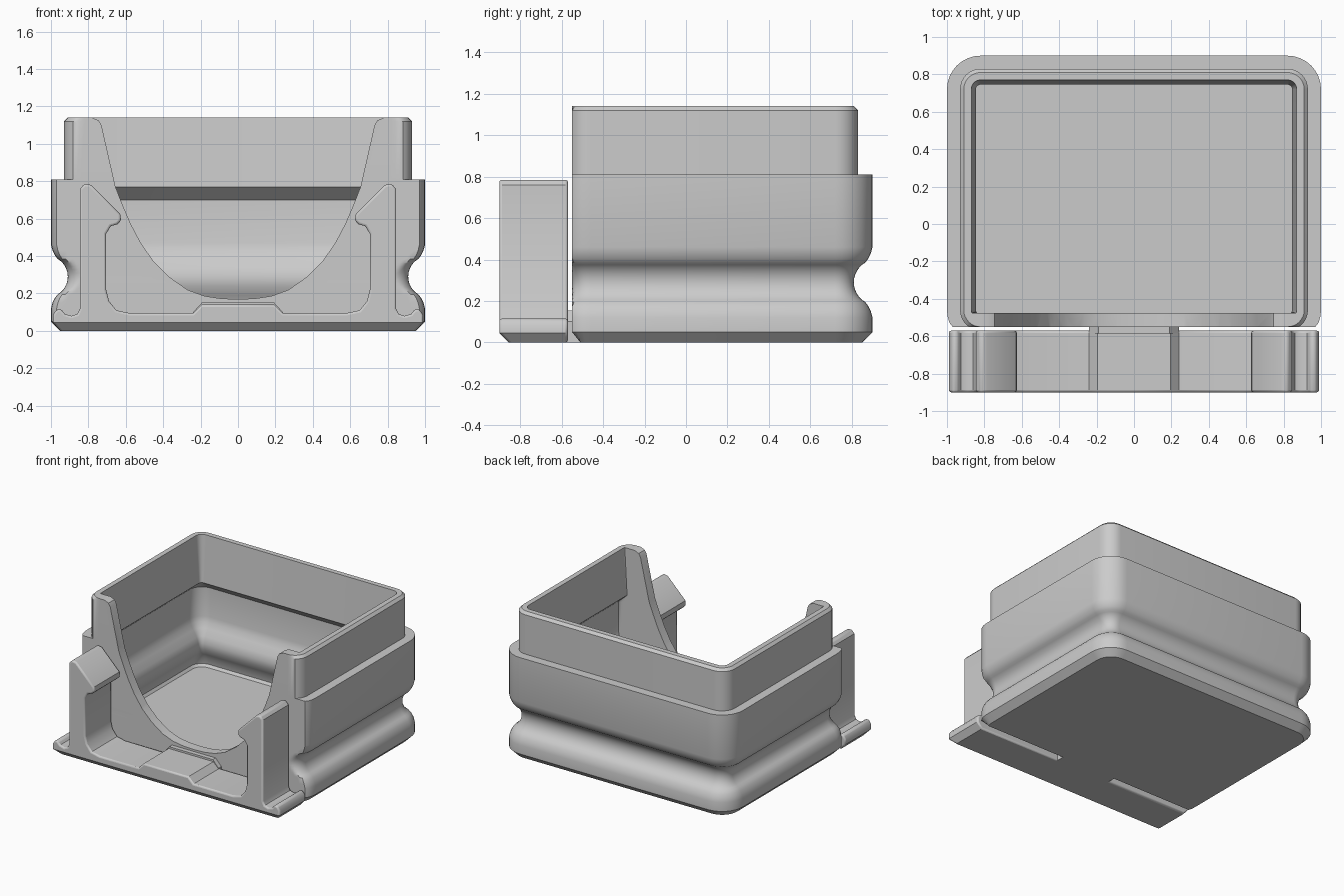
import bpy, bmesh, math
from mathutils import Vector

cube = bpy.data.objects.get("Cube")
if cube:
    bpy.data.objects.remove(cube, do_unlink=True)

grey = bpy.data.materials.new("plain grey")
grey.use_nodes = True
color = (0.6, 0.6, 0.6, 1)
grey.diffuse_color = color
grey.node_tree.nodes["Principled BSDF"].inputs["Base Color"].default_value = color

FRONT, BACK, CORNER = -0.64, 0.9, 0.18


def finish(bm, name, visible=True):
    bmesh.ops.recalc_face_normals(bm, faces=bm.faces)
    mesh = bpy.data.meshes.new(name)
    bm.to_mesh(mesh)
    bm.free()
    mesh.materials.append(grey)
    obj = bpy.data.objects.new(name, mesh)
    bpy.context.collection.objects.link(obj)
    obj.hide_render = not visible
    return obj


def smooth(obj, angle=30):
    bpy.ops.object.select_all(action="DESELECT")
    obj.select_set(True)
    bpy.context.view_layer.objects.active = obj
    bpy.ops.object.shade_smooth_by_angle(angle=math.radians(angle))


def apply_modifiers(obj):
    bpy.context.view_layer.update()
    graph = bpy.context.evaluated_depsgraph_get()
    mesh = bpy.data.meshes.new_from_object(obj.evaluated_get(graph))
    obj.modifiers.clear()
    obj.data = mesh


def ring(bm, z, inset, flat_front, steps=8):
    """Rounded rectangle inset from the outline, cut flat at the front."""
    r = max(CORNER - inset, 0.025)
    x = 1 - inset - r
    y0, y1 = FRONT + inset + r, BACK - inset - r
    verts = []
    for i, (cx, cy) in enumerate([(x, y1), (-x, y1), (-x, y0), (x, y0)]):
        for k in range(steps + 1):
            a = math.pi / 2 * (i + k / steps)
            y = max(cy + r * math.sin(a), flat_front)
            verts.append(bm.verts.new((cx + r * math.cos(a), y, z)))
    return verts


def prism(profile, y0, y1):
    bm = bmesh.new()
    face = bm.faces.new([bm.verts.new((x, y0, z)) for x, z in profile])
    moved = bmesh.ops.extrude_face_region(bm, geom=[face])["geom"]
    bmesh.ops.translate(bm, vec=(0, y1 - y0, 0),
                        verts=[v for v in moved if isinstance(v, bmesh.types.BMVert)])
    return bm


def mirrored(half):
    return half + [(-x, z) for x, z in reversed(half) if x > 0]


# Bin: outer wall with a rounded groove, then rim, inner wall and floor
groove = []
for k in range(-6, 7):
    a = math.radians(10 * k)
    groove.append((0.29 + 0.11 * math.sin(a), 0.11 * math.cos(a) - 0.02))
outer = ([(0, 0.05), (0.05, 0), (0.12, 0), (0.15, 0.008), (0.175, 0.02)] + groove +
         [(0.405, 0.02), (0.43, 0.008), (0.46, 0), (0.81, 0), (0.81, 0.07),
          (1.12, 0.07), (1.14, 0.09)])
inner = [(1.14, 0.13), (0.77, 0.155), (0.70, 0.075), (0.47, 0.075), (0.43, 0.085),
         (0.39, 0.105), (0.34, 0.135), (0.29, 0.15), (0.24, 0.145), (0.19, 0.12),
         (0.15, 0.095), (0.10, 0.085), (0.08, 0.10)]
bm = bmesh.new()
rings = [ring(bm, z, d, -0.51 if z == 0 else -0.55) for z, d in outer]
rings += [ring(bm, z, d, -0.475) for z, d in inner]
for low, high in zip(rings, rings[1:]):
    n = len(low)
    for i in range(n):
        j = (i + 1) % n
        bm.faces.new((low[i], low[j], high[j], high[i]))
bm.faces.new(rings[0])
bm.faces.new(rings[-1])
bin_body = finish(bm, "bin_body")

# Scooped opening in the front wall
scoop = [(0.78, 1.3), (0.78, 1.14), (0.745, 1.125), (0.73, 1.1), (0.655, 0.77), (0.62, 0.68),
         (0.575, 0.575), (0.52, 0.47), (0.45, 0.37), (0.37, 0.29), (0.27, 0.22),
         (0.18, 0.187), (0.09, 0.173), (0, 0.17)]
cutter = finish(prism(mirrored(scoop), -0.8, -0.35), "opening_cutter", False)
cut = bin_body.modifiers.new("opening", "BOOLEAN")
cut.operation = "DIFFERENCE"
cut.solver = "EXACT"
cut.object = cutter
apply_modifiers(bin_body)
bpy.data.objects.remove(cutter, do_unlink=True)
smooth(bin_body)

# Front clip: base strip, two hooked arms and a raised centre pad
clip = [(0, 0), (0.95, 0), (0.99, 0.045), (0.99, 0.085), (0.97, 0.115), (0.945, 0.115),
        (0.925, 0.09), (0.89, 0.08), (0.86, 0.09), (0.845, 0.12), (0.845, 0.76),
        (0.82, 0.787), (0.785, 0.78), (0.63, 0.625), (0.625, 0.59), (0.645, 0.57),
        (0.68, 0.56), (0.705, 0.52), (0.705, 0.22), (0.69, 0.16), (0.65, 0.11),
        (0.58, 0.095), (0.24, 0.095), (0.195, 0.14), (0, 0.14)]
bm = prism(mirrored(clip), -0.9, -0.57)
geom = bm.verts[:] + bm.edges[:] + bm.faces[:]
bmesh.ops.bisect_plane(bm, geom=geom, plane_co=Vector((0, 0, 0.045)),
                       plane_no=Vector((0, 0, 1)), dist=0.001)
for v in bm.verts:
    if v.co.z < 0.01 and v.co.y < -0.8:
        v.co.y += 0.045
front_clip = finish(bm, "front_clip")
bevel = front_clip.modifiers.new("soft_edges", "BEVEL")
bevel.width = 0.012
bevel.segments = 3
bevel.limit_method = "ANGLE"
bevel.angle_limit = math.radians(50)
smooth(front_clip, 35)

# Bridge joining the clip to the bin
bridge = [(0.24, 0), (0.24, 0.1), (0.19, 0.155), (-0.19, 0.155), (-0.24, 0.1), (-0.24, 0)]
smooth(finish(prism(bridge, -0.585, -0.5), "clip_bridge"))
